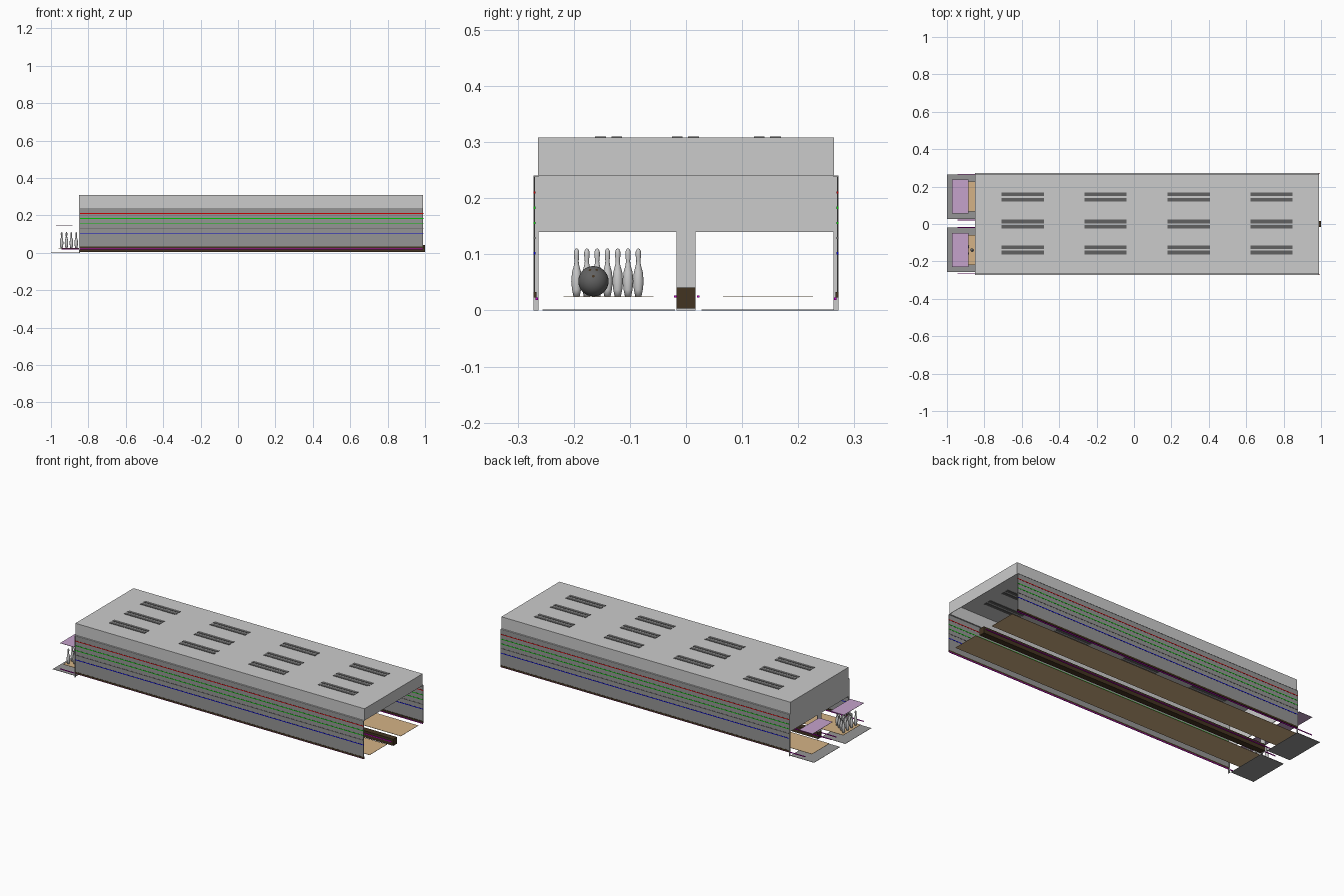
import bpy, bmesh, math
from mathutils import Matrix, Vector

if "Cube" in bpy.data.objects:
    bpy.data.objects.remove(bpy.data.objects["Cube"])


def mat(name, r, g, b):
    m = bpy.data.materials.new(name)
    m.diffuse_color = (r, g, b, 1)
    m.use_nodes = True
    m.node_tree.nodes["Principled BSDF"].inputs["Base Color"].default_value = m.diffuse_color
    return m


LIGHT = mat("light grey", .60, .60, .60)
GREY = mat("mid grey", .30, .30, .30)
DARK = mat("dark grey", .12, .12, .12)
BROWN = mat("dark brown", .055, .033, .015)
TAN = mat("lane wood", .66, .45, .24)
PURPLE = mat("pale purple", .56, .36, .60)
MAGENTA = mat("magenta light", .60, 0, .60)
RED = mat("red light", .60, 0, 0)
GREEN = mat("green light", 0, .55, 0)
BLUE = mat("blue light", 0, 0, .60)


def make(name, bm, m):
    bmesh.ops.recalc_face_normals(bm, faces=bm.faces)
    me = bpy.data.meshes.new(name)
    bm.to_mesh(me)
    bm.free()
    me.materials.append(m)
    ob = bpy.data.objects.new(name, me)
    bpy.context.collection.objects.link(ob)
    return ob


def boxes(name, m, *ranges):
    """One object from boxes given as (x0, x1, y0, y1, z0, z1)."""
    bm = bmesh.new()
    for x0, x1, y0, y1, z0, z1 in ranges:
        c = Vector((x0 + x1, y0 + y1, z0 + z1)) / 2
        s = Matrix.Diagonal((x1 - x0, y1 - y0, z1 - z0, 1))
        bmesh.ops.create_cube(bm, size=1, matrix=Matrix.Translation(c) @ s)
    return make(name, bm, m)


X0, X1 = -.85, .99          # ends of the hall
T = .002                    # sheet thickness

# roof: thin hood, open underneath, with a narrow ledge over the walls
boxes("roof_hood", LIGHT,
      (X0, X1, -.264, .264, .308 - T, .308),
      (X0, X1, -.264, -.264 + T, .24, .308),
      (X0, X1, .264 - T, .264, .24, .308),
      (X0, X0 + T, -.264, .264, .24, .308),
      (X1 - T, X1, -.264, .264, .24, .308))
boxes("roof_ledge", LIGHT,
      (X0, X1, -.272, -.262, .239, .2405), (X0, X1, .262, .272, .239, .2405))

# paired lamp strips in the roof, 4 x 3 groups
lamps = []
for x in (-.595, -.152, .292, .735):
    for y in (-.138, -.001, .145):
        for d in (-.0145, .0145):
            lamps.append((x - .113, x + .113, y + d - .0095, y + d + .0095, .304, .310))
boxes("roof_lamps", DARK, *lamps)

# screen over the pins, with side and centre legs
boxes("pin_screen", LIGHT,
      (X0, X0 + .004, -.272, .272, .14, .24),
      (X0, X0 + .004, -.272, -.263, 0, .14),
      (X0, X0 + .004, .263, .272, 0, .14),
      (X0, X0 + .004, -.017, .017, 0, .14))

# side walls, their light strips and skirting
for side, s in (("front", -1), ("back", 1)):
    def along(name, m, y0, y1, z0, z1, x0=X0, x1=X1):
        a, b = sorted((s * y0, s * y1))
        boxes(f"{side}_{name}", m, (x0, x1, a, b, z0, z1))
    along("wall", GREY, .269, .271, .03, .24)
    for i, (z, m) in enumerate(((.210, RED), (.183, GREEN), (.156, GREEN),
                                (.129, DARK), (.102, BLUE))):
        along(f"wall_strip_{i}", m, .268, .272, z - .002, z + .002, X0, X1 + .001)
    along("skirting", BROWN, .266, .272, .023, .033, X0, X1 + .001)
    along("gutter_light", MAGENTA, .264, .268, .019, .023, -.944, X1)

# centre beam between the lanes with a light on each side
boxes("centre_beam", BROWN, (X0, 1.0, -.017, .017, .003, .041))
boxes("centre_lights", MAGENTA,
      (-.944, X1, .020, .024, .023, .027), (-.944, X1, -.021, -.017, .023, .027))

# lanes, pin pads and plates above the pins
for tag, y in (("front", -.138), ("back", .146)):
    boxes(f"{tag}_lane", TAN, (-.96, X1, y - .08, y + .08, .0235, .025))
    boxes(f"{tag}_pad", GREY, (-1, X0, y - .118, y + .118, 0, .0015))
    boxes(f"{tag}_pin_plate", PURPLE, (-.972, -.885, y - .091, y + .091, .147, .1485))

# ten pins, turned from a profile
PROFILE = ((0, 0), (.0055, 0), (.008, .012), (.0095, .027), (.008, .043),
           (.0045, .056), (.0037, .063), (.0048, .073), (.0046, .080), (.0025, .0845), (0, .0855))
for row in range(4):
    for k in range(row + 1):
        bm = bmesh.new()
        vs = [bm.verts.new((r, 0, z)) for r, z in PROFILE]
        es = [bm.edges.new(p) for p in zip(vs, vs[1:])]
        bmesh.ops.spin(bm, geom=vs + es, cent=(0, 0, 0), axis=(0, 0, 1),
                       angle=math.tau, steps=16)
        bmesh.ops.remove_doubles(bm, verts=bm.verts, dist=1e-5)
        for f in bm.faces:
            f.smooth = True
        pin = make(f"pin_{row}_{k}", bm, LIGHT)
        pin.location = (-.865 - .026 * row, -.140 + (k - row / 2) * .0367, .025)

# ball with three finger holes
BALL, R = Vector((-.4, -.165, .052)), .027
bm = bmesh.new()
bmesh.ops.create_uvsphere(bm, u_segments=32, v_segments=16, radius=R)
for f in bm.faces:
    f.smooth = True
ball = make("ball", bm, DARK)
ball.location = BALL
bm = bmesh.new()
for y, z in ((-.006, .020), (.006, .020), (0, .009)):
    n = Vector((math.sqrt(R * R - y * y - z * z), y, z)).normalized()
    rot = n.to_track_quat('Z', 'Y').to_matrix().to_4x4()
    bmesh.ops.create_circle(bm, cap_ends=True, segments=12, radius=.0025,
                            matrix=Matrix.Translation(BALL + n * (R + .0002)) @ rot)
make("ball_finger_holes", bm, BROWN)
